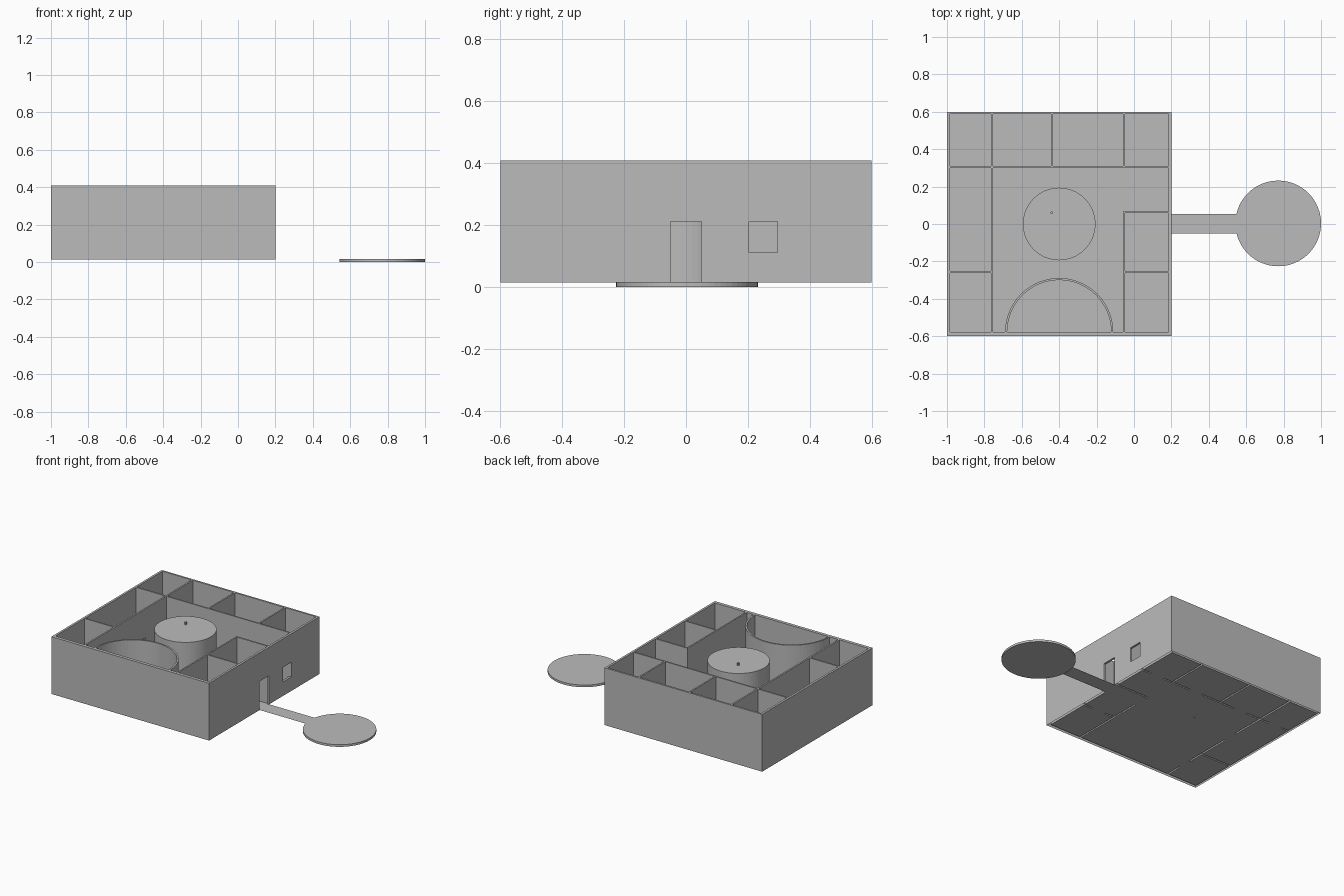
import bpy, bmesh, math

if "Cube" in bpy.data.objects:
    bpy.data.objects.remove(bpy.data.objects["Cube"])

mat = bpy.data.materials.new("plain grey")
mat.diffuse_color = (0.5, 0.5, 0.5, 1)
mat.use_nodes = True
mat.node_tree.nodes["Principled BSDF"].inputs["Base Color"].default_value = mat.diffuse_color
BASE, TOP = 0.014, 0.408


def finish(bm, name, dissolve=False, recalc=True):
    bmesh.ops.remove_doubles(bm, verts=bm.verts[:], dist=1e-5)
    if dissolve:
        bmesh.ops.dissolve_limit(bm, angle_limit=0.01, verts=bm.verts[:], edges=bm.edges[:])
    if recalc:
        bmesh.ops.recalc_face_normals(bm, faces=bm.faces[:])
    me = bpy.data.meshes.new(name)
    bm.to_mesh(me)
    bm.free()
    me.materials.append(mat)
    ob = bpy.data.objects.new(name, me)
    bpy.context.collection.objects.link(ob)
    return ob


def cylinder(name, x, y, r, z0, z1, n=64):
    bm = bmesh.new()
    geo = bmesh.ops.create_cone(bm, cap_ends=True, segments=n, radius1=r, radius2=r, depth=z1 - z0)
    bmesh.ops.translate(bm, verts=geo["verts"], vec=(x, y, (z0 + z1) / 2))
    return finish(bm, name)


def quad(bm, pts):
    bm.faces.new([bm.verts.new(p) for p in pts])


# Floor plan: wall rectangles x0, x1, y0, y1
walls = [
    (-1, -.985, -.6, .6), (.185, .2, -.6, .6), (-1, .2, -.6, -.578), (-1, .2, .587, .6),
    (-1, .2, .299, .309),
    (-.765, -.754, -.6, .6), (-.443, -.433, .299, .6), (-.059, -.049, .299, .6),
    (-1, -.754, -.262, -.252),
    (-.059, -.049, -.6, .068), (-.059, .2, .058, .068), (-.059, .2, -.262, -.252),
]
# Openings: x0, x1, y0, y1, bottom, top
DOOR = .211
openings = [
    (.18, .21, -.05, .05, BASE, DOOR), (.18, .21, .203, .295, .111, DOOR),
    (-.06, -.04, -.05, .05, BASE, DOOR), (.02, .12, -.27, -.25, BASE, DOOR),
    (-.65, -.55, .29, .32, BASE, DOOR), (-.295, -.195, .29, .32, BASE, DOOR),
    (.02, .12, .29, .32, BASE, DOOR), (-.93, -.83, .29, .32, BASE, DOOR),
    (-.77, -.75, -.03, .07, BASE, DOOR), (-.77, -.75, -.47, -.37, BASE, DOOR),
]
xs = sorted({v for r in walls + openings for v in r[:2] if -1 <= v <= .2})
ys = sorted({v for r in walls + openings for v in r[2:4]})
zs = [BASE, .111, DOOR, TOP]


def solid(i, j, k):
    if not (0 <= i < len(xs) - 1 and 0 <= j < len(ys) - 1 and 0 <= k < len(zs) - 1):
        return False
    x, y, z = (xs[i] + xs[i + 1]) / 2, (ys[j] + ys[j + 1]) / 2, (zs[k] + zs[k + 1]) / 2
    if not any(a < x < b and c < y < d for a, b, c, d in walls):
        return False
    return not any(a < x < b and c < y < d and e < z < f for a, b, c, d, e, f in openings)


# Walls and room floors; faces only where solid meets air
wall_bm, floor_bm = bmesh.new(), bmesh.new()
for i in range(len(xs) - 1):
    for j in range(len(ys) - 1):
        x0, x1, y0, y1 = xs[i], xs[i + 1], ys[j], ys[j + 1]
        if not solid(i, j, 0):
            quad(floor_bm, [(x0, y0, BASE), (x1, y0, BASE), (x1, y1, BASE), (x0, y1, BASE)])
        for k in range(3):
            if not solid(i, j, k):
                continue
            z0, z1 = zs[k], zs[k + 1]
            if not solid(i + 1, j, k):
                quad(wall_bm, [(x1, y0, z0), (x1, y1, z0), (x1, y1, z1), (x1, y0, z1)])
            if not solid(i - 1, j, k):
                quad(wall_bm, [(x0, y1, z0), (x0, y0, z0), (x0, y0, z1), (x0, y1, z1)])
            if not solid(i, j + 1, k):
                quad(wall_bm, [(x1, y1, z0), (x0, y1, z0), (x0, y1, z1), (x1, y1, z1)])
            if not solid(i, j - 1, k):
                quad(wall_bm, [(x0, y0, z0), (x1, y0, z0), (x1, y0, z1), (x0, y0, z1)])
            if not solid(i, j, k + 1):
                quad(wall_bm, [(x0, y0, z1), (x1, y0, z1), (x1, y1, z1), (x0, y1, z1)])
            if k and not solid(i, j, k - 1):
                quad(wall_bm, [(x0, y1, z0), (x1, y1, z0), (x1, y0, z0), (x0, y0, z0)])
finish(wall_bm, "house_walls", True, False)
finish(floor_bm, "floor", True, False)

# Half-round wall against the front wall
bm = bmesh.new()
N, rings = 40, []
for s in range(N + 1):
    a = math.pi * s / N
    rings.append([bm.verts.new((-.4 + r * math.cos(a), -.578 + r * math.sin(a), z))
                  for r, z in ((.289, BASE), (.289, TOP), (.278, TOP), (.278, BASE))])
for p, q in zip(rings, rings[1:]):
    for m in range(4):
        bm.faces.new((p[m], p[(m + 1) % 4], q[(m + 1) % 4], q[m]))
bm.faces.new(rings[0])
bm.faces.new(rings[-1])
finish(bm, "curved_wall")

# Central drum and the thin pole standing through it
cylinder("central_drum", -.4, 0, .194, BASE + .001, .39)
cylinder("thin_pole", -.44, .06, .007, BASE - .001, .408, 8)

# Flat path from the door to the round terrace
bm = bmesh.new()
quad(bm, [(.2, -.05, BASE), (.56, -.05, BASE), (.56, .053, BASE), (.2, .053, BASE)])
finish(bm, "path", False, False)
cylinder("round_terrace", .771, .003, .229, 0, .015)
